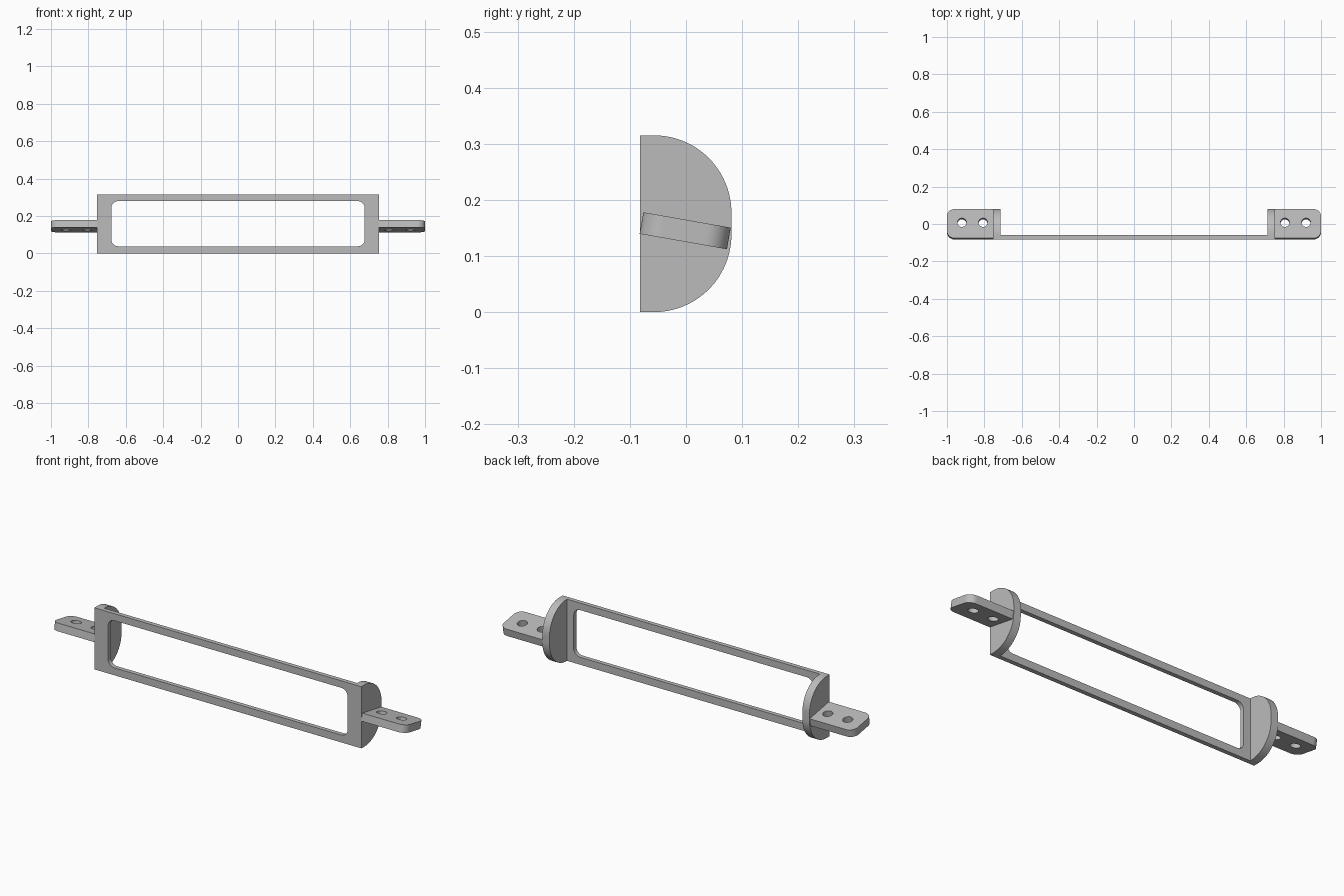
import bpy
from math import cos, sin, pi, radians
from mathutils import Matrix, Vector
import bmesh

cube = bpy.data.objects.get("Cube")
if cube:
    bpy.data.objects.remove(cube)

GREY = (0.5, 0.5, 0.5, 1)
grey = bpy.data.materials.new("plain grey")
grey.use_nodes = True
grey.diffuse_color = GREY
grey.node_tree.nodes["Principled BSDF"].inputs["Base Color"].default_value = GREY


def rounded_rect(x0, x1, y0, y1, radii, steps=12):
    """Outline with a radius for each corner, from lower left, anticlockwise."""
    corners = [(x0, y0, 1, 1), (x1, y0, -1, 1), (x1, y1, -1, -1), (x0, y1, 1, -1)]
    pts = []
    for i, ((x, y, sx, sy), r) in enumerate(zip(corners, radii)):
        if r == 0:
            pts.append((x, y))
            continue
        for k in range(steps + 1):
            a = pi + (i + k / steps) * pi / 2
            pts.append((x + sx * r + r * cos(a), y + sy * r + r * sin(a)))
    return pts


def circle(x, y, r, steps=32):
    return [(x + r * cos(2 * pi * k / steps), y + r * sin(2 * pi * k / steps))
            for k in range(steps)]


def plate(name, loops, thickness, matrix, mirrored=False):
    """Flat plate from an outline and holes, centred on the matrix plane."""
    curve = bpy.data.curves.new(name, "CURVE")
    curve.dimensions = "2D"
    curve.fill_mode = "BOTH"
    curve.extrude = thickness / 2
    for loop in loops:
        spline = curve.splines.new("POLY")
        spline.points.add(len(loop) - 1)
        for point, (x, y) in zip(spline.points, loop):
            point.co = (x, y, 0, 1)
        spline.use_cyclic_u = True
    helper = bpy.data.objects.new(name + "_outline", curve)
    bpy.context.collection.objects.link(helper)
    bpy.context.view_layer.update()
    graph = bpy.context.evaluated_depsgraph_get()
    mesh = bpy.data.meshes.new_from_object(helper.evaluated_get(graph))
    bpy.data.objects.remove(helper)

    bm = bmesh.new()
    bm.from_mesh(mesh)
    bmesh.ops.remove_doubles(bm, verts=bm.verts, dist=0.0001)
    bmesh.ops.transform(bm, matrix=matrix, verts=bm.verts)
    bmesh.ops.recalc_face_normals(bm, faces=bm.faces)
    bm.to_mesh(mesh)
    bm.free()
    mesh.materials.clear()
    mesh.materials.append(grey)

    obj = bpy.data.objects.new(name, mesh)
    bpy.context.collection.objects.link(obj)
    bpy.ops.object.select_all(action="DESELECT")
    obj.select_set(True)
    bpy.context.view_layer.objects.active = obj
    bpy.ops.object.shade_smooth_by_angle(angle=radians(30))
    if mirrored:
        obj.modifiers.new("Mirror", "MIRROR").use_mirror_merge = False
    return obj


HEIGHT = 0.315
FRONT, BACK = -0.082, -0.06

# Front frame with a rounded window
plate("front_frame",
      [rounded_rect(-0.755, 0.755, 0, HEIGHT, [0] * 4),
       rounded_rect(-0.677, 0.677, 0.038, 0.279, [0.036] * 4)],
      BACK - FRONT,
      Matrix.Translation((0, (FRONT + BACK) / 2, 0)) @ Matrix.Rotation(pi / 2, 4, "X"))

# Half-round plates at both ends
sideways = Matrix(((0, 0, 1, 0.735), (1, 0, 0, 0), (0, 1, 0, 0), (0, 0, 0, 1)))
plate("end_plates",
      [rounded_rect(BACK, 0.081, 0, HEIGHT, [0, 0.138, 0.138, 0], 24)],
      0.04, sideways, mirrored=True)

# Tilted mounting tabs, each with two screw holes
tilt = Matrix.Translation(Vector((0, -0.0015, 0.145))) @ Matrix.Rotation(radians(-10), 4, "X")
plate("mounting_tabs",
      [rounded_rect(0.755, 1, -0.079, 0.079, [0, 0.04, 0.04, 0]),
       circle(0.807, 0.006, 0.024), circle(0.92, 0.006, 0.024)],
      0.039, tilt, mirrored=True)
